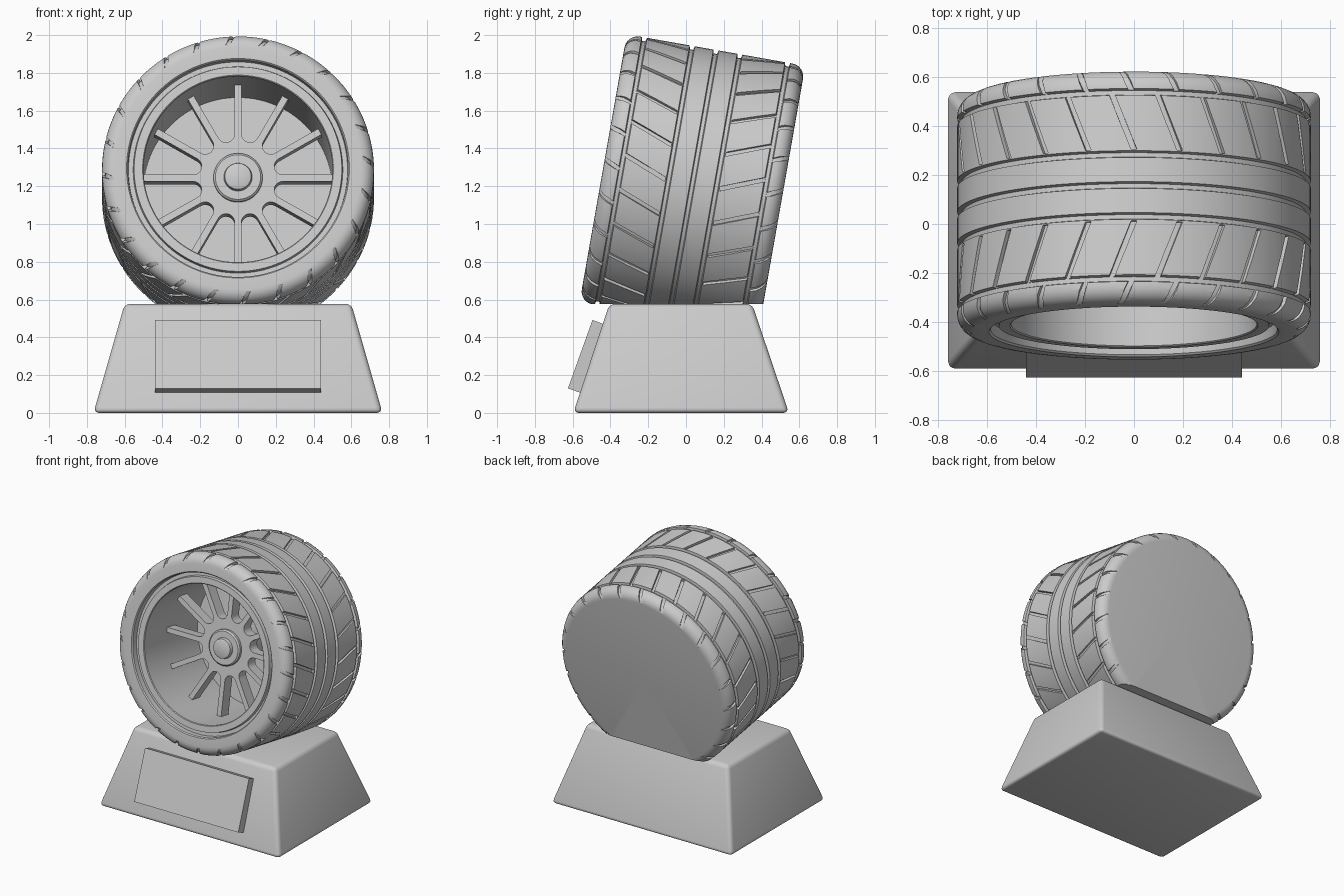
import bpy, bmesh
from math import sin, cos, pi, radians
from mathutils import Matrix

if "Cube" in bpy.data.objects:
    bpy.data.objects.remove(bpy.data.objects["Cube"])

# Wheel frame: local z is the axle (towards the front), leaning back 10 degrees
WHEEL = Matrix.Translation((0, 0.034, 1.212)) @ Matrix.Rotation(radians(80), 4, 'X')
R, HALF, CORNER, SEAT = 0.72, 0.48, 0.07, 0.576


def make(name, bm, matrix=None, smooth=True):
    bmesh.ops.recalc_face_normals(bm, faces=bm.faces)
    me = bpy.data.meshes.new(name)
    bm.to_mesh(me)
    bm.free()
    if matrix:
        me.transform(matrix)
    ob = bpy.data.objects.new(name, me)
    bpy.context.collection.objects.link(ob)
    if smooth:
        shade(ob)
    return ob


def shade(ob):
    bpy.ops.object.select_all(action='DESELECT')
    ob.select_set(True)
    bpy.context.view_layer.objects.active = ob
    bpy.ops.object.shade_smooth_by_angle(angle=radians(32))


def lathe(profile, n):
    """Revolve (radius, axial) points; radius 0 becomes a pole."""
    bm = bmesh.new()
    rings = []
    for r, d in profile:
        if r == 0:
            rings.append([bm.verts.new((0, 0, d))] * n)
        else:
            rings.append([bm.verts.new((r * cos(2 * pi * i / n), r * sin(2 * pi * i / n), d))
                          for i in range(n)])
    for a, b in zip(rings, rings[1:]):
        for i in range(n):
            j = (i + 1) % n
            vs = list(dict.fromkeys((a[i], a[j], b[j], b[i])))
            bm.faces.new(vs)
    return bm


def prism(bm, bottom, top):
    a = [bm.verts.new(p) for p in bottom]
    b = [bm.verts.new(p) for p in top]
    bm.faces.new(a)
    bm.faces.new(b)
    for i in range(len(a)):
        j = (i + 1) % len(a)
        bm.faces.new((a[i], a[j], b[j], b[i]))


# Tyre profile: flat back, rounded shoulders, grooved tread, open front with deep barrel
prof = [(0, -HALF)]
arc = [radians(90 - 15 * k) for k in range(7)]
prof += [(R - CORNER + CORNER * cos(t), -HALF + CORNER - CORNER * sin(t)) for t in arc]
for d in (-0.385, -0.128, 0, 0.128, 0.385):
    prof += [(R, d - 0.014), (R - 0.02, d - 0.009), (R - 0.02, d + 0.009), (R, d + 0.014)]
prof += [(R - CORNER + CORNER * cos(t), HALF - CORNER + CORNER * sin(t)) for t in reversed(arc)]
prof += [(0.59, HALF), (0.583, 0.472), (0.58, 0.43), (0.555, 0.43), (0.55, 0.455),
         (0.505, 0.455), (0.5, 0.45), (0.5, -0.2), (0, -0.2)]
tyre = make("tyre", lathe(prof, 120), WHEEL, False)

# Slanted tread slots, cut as short sweeps along the tread and round the shoulders
cut = bmesh.new()


def slot(path, side, width):
    rings = []
    for ro, do, ri, di, ang in path:
        w = width / 2 / R
        rings.append([cut.verts.new((r * cos(ang + s * w), r * sin(ang + s * w), d * side))
                      for r, d, s in ((ro, do, -1), (ro, do, 1), (ri, di, 1), (ri, di, -1))])
    cut.faces.new(rings[0])
    cut.faces.new(rings[-1])
    for a, b in zip(rings, rings[1:]):
        for i in range(4):
            j = (i + 1) % 4
            cut.faces.new((a[i], a[j], b[j], b[i]))


for k in range(24):
    base = 2 * pi * k / 24
    for side in (1, -1):
        slot([(R + .03, d, R - .018, d, base + a) for d, a in ((.148, 0), (.265, .065), (.383, .13))],
             side, 0.024)
        path = [(R + .03, .387, R - .018, .387, base + .01)]
        for n, t in enumerate((0, 30, 60, 80)):
            c, s = cos(radians(t)), sin(radians(t))
            o, i = CORNER + .03, CORNER - .016 + .005 * n
            rc, dc = R - CORNER, HALF - CORNER
            path.append((rc + o * c, dc + o * s, rc + i * c, dc + i * s, base + .025 + .02 * n))
        slot(path, side, 0.024)
slots = make("slot_cutter", cut, WHEEL, False)

# Flat seat where the tyre meets the stand
cut = bmesh.new()
bmesh.ops.create_cube(cut, size=2, matrix=Matrix.Translation((0, 0, SEAT - 1)))
seat = make("seat_cutter", cut, None, False)

for cutter in (slots, seat):
    cutter.hide_render = True
    m = tyre.modifiers.new("cut", 'BOOLEAN')
    m.operation, m.solver, m.object = 'DIFFERENCE', 'EXACT', cutter
dg = bpy.context.evaluated_depsgraph_get()
dg.update()
me = bpy.data.meshes.new_from_object(tyre.evaluated_get(dg))
tyre.modifiers.clear()
tyre.data = me
for cutter in (slots, seat):
    bpy.data.objects.remove(cutter)
shade(tyre)

# Twelve-spoke wheel: one outline with rounded gaps, extruded
w, step = 0.018, pi / 12
c = (0.2 - w) / (1 - sin(step))
rho = c * sin(step) - w
outline = []
for k in range(12):
    mid = (2 * k + 1) * step
    pts = [(0.505, -1)]
    spoke = mid - step
    outline.append((0.505 * cos(spoke) - w * sin(spoke), 0.505 * sin(spoke) + w * cos(spoke)))
    for i in range(9):
        t = mid - (pi / 2 + step) - (pi - 2 * step) * (i / 8) + 2 * step
        # arc runs from the spoke on one side, round the hub side, to the next spoke
        t = mid - (pi / 2 + step) + 0 - (pi - 2 * step) * (i / 8)
        outline.append((c * cos(mid) + rho * cos(t), c * sin(mid) + rho * sin(t)))
    nxt = mid + step
    outline.append((0.505 * cos(nxt) + w * sin(nxt), 0.505 * sin(nxt) - w * cos(nxt)))
bm = bmesh.new()
prism(bm, [(x, y, 0.09) for x, y in outline], [(x, y, 0.18) for x, y in outline])
make("spokes", bm, WHEEL)

# Hub with centre cap
make("hub", lathe([(0, -0.2), (0.13, -0.2), (0.13, 0.2), (0.12, 0.21), (0.075, 0.21),
                   (0.07, 0.235), (0.06, 0.24), (0, 0.24)], 48), WHEEL)

# Stand: tapered block with rounded edges
bm = bmesh.new()
prism(bm, [(x * 0.765, y, 0) for x, y in ((-1, -.597), (1, -.597), (1, .545), (-1, .545))],
      [(x * 0.6, y, 0.577) for x, y in ((-1, -.405), (1, -.405), (1, .35), (-1, .35))])
bmesh.ops.bevel(bm, geom=bm.edges[:], offset=0.03, segments=5, profile=0.5, affect='EDGES')
make("stand", bm)

# Blank plaque on the sloping front
side = ((-.625, .13), (-.495, .492), (-.41, .46), (-.54, .1))
bm = bmesh.new()
prism(bm, [(-0.44, y, z) for y, z in side], [(0.44, y, z) for y, z in side])
make("plaque", bm, None, False)
